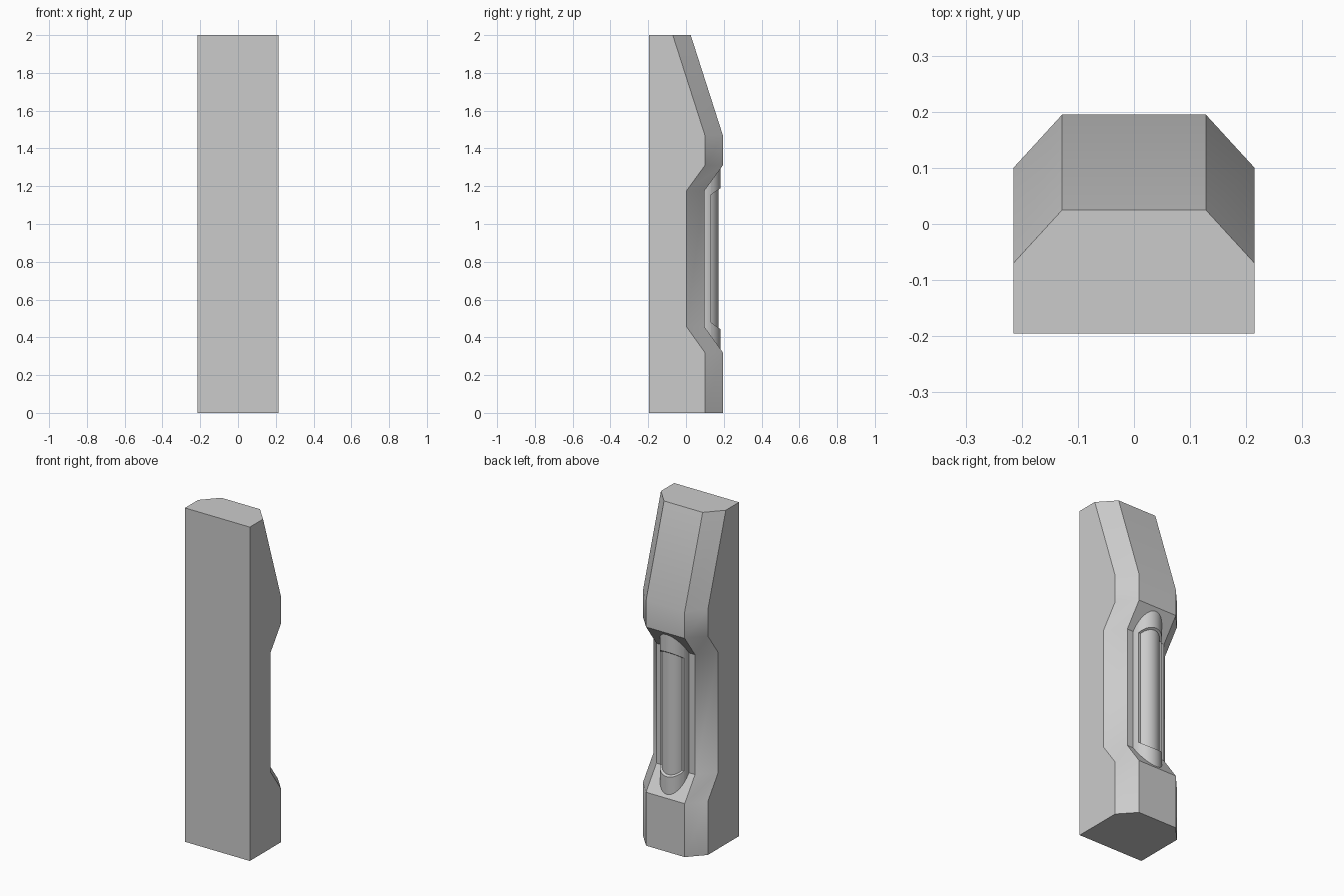
import bpy, bmesh, math

if "Cube" in bpy.data.objects:
    bpy.data.objects.remove(bpy.data.objects["Cube"])


def loft(name, rings):
    """Skin a list of equal-length closed rings and cap both ends."""
    bm = bmesh.new()
    vr = [[bm.verts.new(p) for p in ring] for ring in rings]
    n = len(vr[0])
    for a, b in zip(vr, vr[1:]):
        for i in range(n):
            j = (i + 1) % n
            bm.faces.new((a[i], a[j], b[j], b[i]))
    bm.faces.new(vr[0])
    bm.faces.new(vr[-1])
    bmesh.ops.recalc_face_normals(bm, faces=bm.faces)
    me = bpy.data.meshes.new(name)
    bm.to_mesh(me)
    bm.free()
    ob = bpy.data.objects.new(name, me)
    bpy.context.collection.objects.link(ob)
    bpy.ops.object.select_all(action='DESELECT')
    ob.select_set(True)
    bpy.context.view_layer.objects.active = ob
    bpy.ops.object.shade_smooth_by_angle(angle=math.radians(30))
    return ob


AXIS_Y, LEDGE_Y, R_OUT, R_IN = 0.096, 0.133, 0.087, 0.075
LEDGE_A = math.asin((LEDGE_Y - AXIS_Y) / R_OUT)


def arc(r, a0, a1, n):
    return [(r * math.cos(a0 + (a1 - a0) * i / n),
             AXIS_Y + r * math.sin(a0 + (a1 - a0) * i / n)) for i in range(n + 1)]


def at(section, z):
    return [(x, y, z) for x, y in section]


# Body: chamfered post whose rear outline steps in for the grip
outline = [(0.195, 0), (0.195, 0.32), (0.097, 0.457), (0.097, 1.175),
           (0.195, 1.31), (0.195, 1.47), (0.025, 2)]
loft("body", [at([(-0.215, -0.195), (0.215, -0.195), (0.215, y - 0.095),
                  (0.128, y), (-0.128, y), (-0.215, y - 0.095)], z)
              for y, z in outline])

# Grip base: lower part of the half-round rail, sunk into the body
base = [(R_OUT, 0.06)] + arc(R_OUT, 0, LEDGE_A, 5) \
    + arc(R_OUT, math.pi - LEDGE_A, math.pi, 5) + [(-R_OUT, 0.06)]
loft("grip_base", [at(base, 0.30), at(base, 1.34)])

# Inset bar in the middle of the grip
bar = [(R_IN, 0.07)] + arc(R_IN, 0, math.pi, 20) + [(-R_IN, 0.07)]
loft("grip_bar", [at(bar, 0.43), at(bar, 1.21)])

# Raised collars at both grip ends, with slanted inner faces
collar = arc(R_OUT, LEDGE_A, math.pi - LEDGE_A, 14)
for name, z_inner, slope, z_end in (("upper_collar", 1.155, 0.7, 1.34),
                                    ("lower_collar", 0.478, -0.7, 0.30)):
    inner = [(x, y, z_inner + slope * (y - LEDGE_Y)) for x, y in collar]
    loft(name, [inner, at(collar, z_end)])
